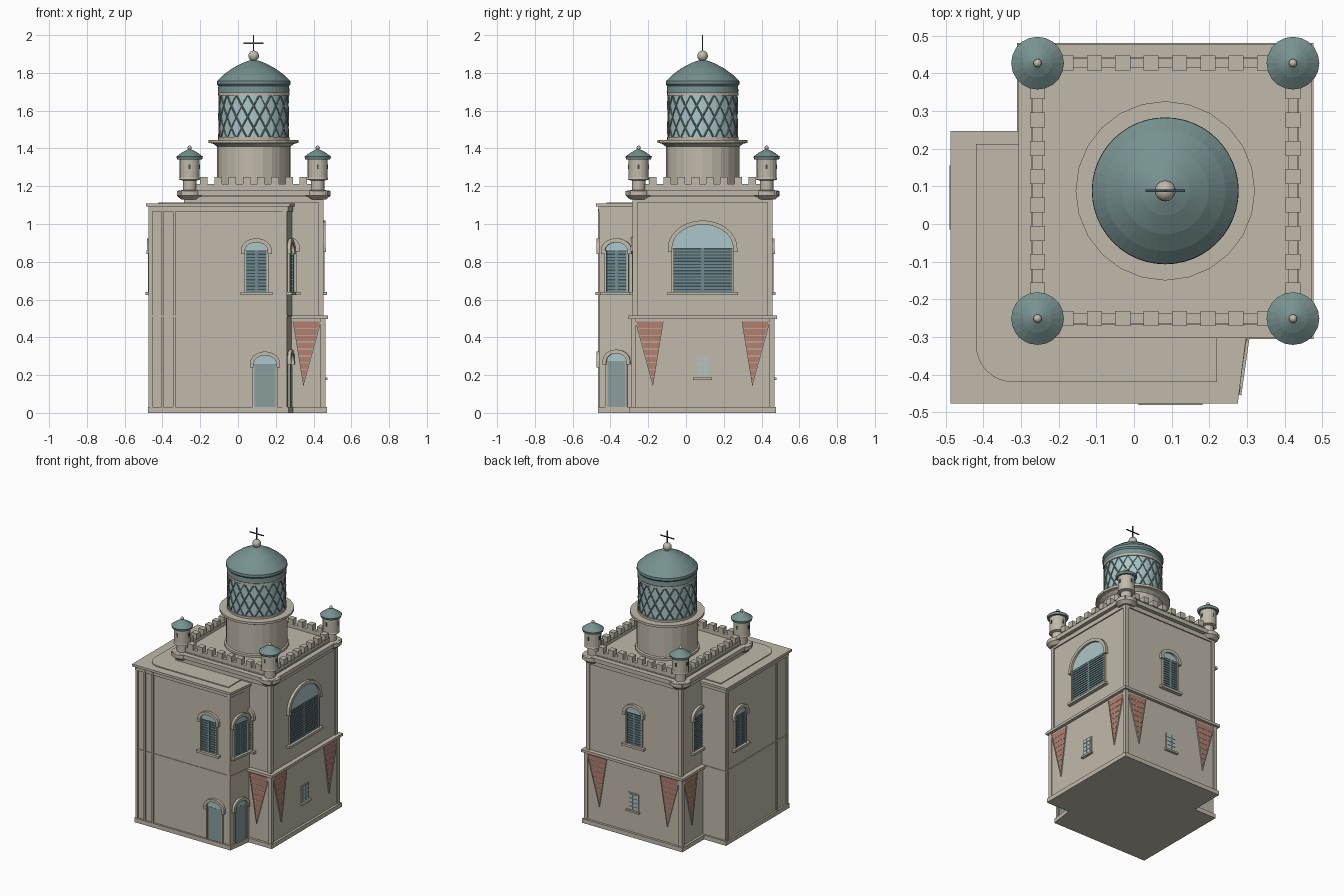
import bpy, bmesh, math
from mathutils import Matrix, Vector

cube = bpy.data.objects.get("Cube")
if cube:
    bpy.data.objects.remove(cube)


def material(name, r, g, b):
    lin = [((c / 255 + 0.055) / 1.055) ** 2.4 for c in (r, g, b)] + [1]
    m = bpy.data.materials.new(name)
    m.use_nodes = True
    m.diffuse_color = lin
    m.node_tree.nodes["Principled BSDF"].inputs["Base Color"].default_value = lin
    return m


STONE = material("stone", 192, 186, 170)
ROOF = material("roof_teal", 118, 145, 143)
GLASS = material("pale_glass", 172, 198, 200)
DOOR = material("door_grey_blue", 138, 157, 156)
SLAT = material("shutter_blue", 112, 138, 142)
DARK = material("shutter_shadow", 62, 78, 82)
BRICK = material("brick", 178, 128, 112)
MORTAR = material("mortar", 205, 190, 175)

CX, CY = 0.083, 0.088
I = Matrix.Identity(4)


def finish(name, bm, mat, M=I):
    bmesh.ops.recalc_face_normals(bm, faces=bm.faces)
    bm.transform(M)
    me = bpy.data.meshes.new(name)
    bm.to_mesh(me)
    bm.free()
    me.materials.append(mat)
    ob = bpy.data.objects.new(name, me)
    bpy.context.collection.objects.link(ob)
    return ob


def extrude(name, pts, offset, mat, M=I):
    bm = bmesh.new()
    f = bm.faces.new([bm.verts.new(p) for p in pts])
    ext = bmesh.ops.extrude_face_region(bm, geom=[f], use_keep_orig=True)["geom"]
    bmesh.ops.translate(bm, vec=offset, verts=[v for v in ext if isinstance(v, bmesh.types.BMVert)])
    return finish(name, bm, mat, M)


def slab(name, xy, z0, z1, mat=STONE):
    return extrude(name, [(x, y, z0) for x, y in xy], (0, 0, z1 - z0), mat)


def square(name, h, z0, z1):
    return slab(name, [(CX + a * h, CY + b * h) for a, b in ((-1, -1), (1, -1), (1, 1), (-1, 1))], z0, z1)


# Wall-local shapes: x along the wall, z up, out = distance in front of it
def plate(name, xz, out, mat, M):
    return extrude(name, [(x, 0.01, z) for x, z in xz], (0, -0.01 - out, 0), mat, M)


def rect(name, x0, x1, z0, z1, out, mat, M):
    return plate(name, [(x0, z0), (x1, z0), (x1, z1), (x0, z1)], out, mat, M)


def wall(x, y, degrees):
    return Matrix.Translation((x, y, 0)) @ Matrix.Rotation(math.radians(degrees), 4, "Z")


def tower_wall(degrees, shift, half):
    return wall(CX, CY, degrees) @ Matrix.Translation((shift, -half, 0))


def arc(w, h, z, n=14):
    return [(w * math.cos(math.pi * i / n), z + h * math.sin(math.pi * i / n)) for i in range(n + 1)]


def lathe(name, profile, mat, x=CX, y=CY, segs=32):
    bm = bmesh.new()
    vs = [bm.verts.new((r, 0, z)) for r, z in profile]
    es = [bm.edges.new(p) for p in zip(vs, vs[1:])]
    bmesh.ops.spin(bm, geom=vs + es, cent=(0, 0, 0), axis=(0, 0, 1), angle=math.tau, steps=segs)
    bmesh.ops.remove_doubles(bm, verts=bm.verts, dist=0.0005)
    return finish(name, bm, mat, Matrix.Translation((x, y, 0)))


def ball(name, r, x, y, z, mat=STONE):
    bm = bmesh.new()
    bmesh.ops.create_uvsphere(bm, u_segments=16, v_segments=10, radius=r)
    ob = finish(name, bm, mat, Matrix.Translation((x, y, z)))
    ob.data.shade_smooth()


def hood(name, w, rise, spring, M, t=0.022):
    ring = arc(w + t, rise + t, spring) + arc(w, rise, spring)[::-1]
    plate(name + "_lunette", arc(w, rise, spring), 0.004, GLASS, M)
    plate(name + "_hood", ring, 0.018, STONE, M)
    for s in (-1, 1):
        c = s * (w + t / 2)
        rect(name + "_hood_end", c - t / 2, c + t / 2, spring - 0.02, spring, 0.02, STONE, M)


def window(name, M, w=0.06, z0=0.64, spring=0.86, rise=0.042, leaves=2, slats=13):
    hood(name, w, rise, spring, M)
    rect(name + "_shadow", -w, w, z0, spring, 0.002, DARK, M)
    rect(name + "_sill", -w - 0.025, w + 0.025, z0 - 0.016, z0, 0.025, STONE, M)
    for s in (-1, 1):
        rect(name + "_jamb", s * w - 0.005, s * w + 0.005, z0, spring, 0.012, STONE, M)
    # Louvred shutter leaves
    step, lw = (spring - z0) / slats, 2 * w / leaves
    for i in range(leaves):
        x = -w + i * lw
        for e in (x, x + lw - 0.008):
            rect(name + "_stile", e, e + 0.008, z0, spring, 0.008, SLAT, M)
        for k in range(slats):
            z = z0 + k * step
            rect(name + "_slat", x + 0.008, x + lw - 0.008, z, z + step * 0.62, 0.007, SLAT, M)


def door(name, M, w, height, rise):
    hood(name, w, rise, height, M, 0.02)
    rect(name + "_leaf", -w, w, 0.03, height, 0.005, DOOR, M)
    for s in (-1, 1):
        rect(name + "_jamb", s * w - 0.005, s * w + 0.005, 0.03, height, 0.012, STONE, M)


# Lower L-shaped wing
def wing(name, grow, z0, z1):
    g = grow
    slab(name, [(-0.465 - g, 0.225 + g), (-0.465 - g, -0.455 - g), (0.26 + g * 0.7, -0.455 - g),
                (0.285 + g * 0.7, -0.28), (-0.28, -0.28), (-0.28, 0.225 + g)], z0, z1)


wing("wing_base", 0.012, 0, 0.03)
wing("wing_wall", 0, 0.03, 1.09)
wing("wing_string_course", 0.004, 0.507, 0.515)
wing("wing_frieze", 0.008, 1.065, 1.092)
wing("wing_cornice", 0.022, 1.092, 1.108)

# Raised flat roof with a rounded outer corner
bend = [(-0.32 + 0.1 * math.cos(a), -0.32 + 0.1 * math.sin(a))
        for a in [math.pi + math.pi / 2 * i / 8 for i in range(9)]]
slab("wing_roof", [(-0.42, 0.212)] + bend + [(0.22, -0.42), (0.22, -0.28), (-0.28, -0.28), (-0.28, 0.212)],
     1.1, 1.114)

front, right, left = wall(0, -0.455, 0), wall(0.272, -0.367, 81.9), wall(-0.465, 0, -90)
for x in (-0.459, -0.4, -0.338):
    rect("front_pilaster", x - 0.006, x + 0.006, 0.03, 1.08, 0.01, STONE, front)
rect("front_end_pilaster", 0.235, 0.26, 0.03, 1.08, 0.005, STONE, front)
for x in (0.45, 0.335, -0.215):
    rect("left_pilaster", x - 0.008, x + 0.008, 0.03, 1.08, 0.008, STONE, left)
window("front_window", front @ Matrix.Translation((0.097, 0, 0)))
window("wing_side_window", right)
window("wing_left_window", left @ Matrix.Translation((-0.07, 0, 0)))
door("front_door", front @ Matrix.Translation((0.143, 0, 0)), 0.06, 0.26, 0.045)
door("side_door", right, 0.053, 0.275, 0.04)

# Square tower
square("tower_base", 0.388, 0, 0.03)
square("tower_lower_wall", 0.372, 0.03, 0.5)
square("tower_string_course", 0.393, 0.497, 0.515)
square("tower_upper_wall", 0.362, 0.515, 1.15)
square("tower_frieze", 0.37, 1.115, 1.145)
square("tower_cornice", 0.39, 1.15, 1.178)
square("tower_roof", 0.355, 1.178, 1.185)


def brick_wedge(M, s):
    # Tapering corner brickwork with mortar courses
    top, tip, outer, inner, apex = 0.485, 0.155, s * 0.352, s * 0.21, s * 0.263
    plate("brick_wedge", [(outer, top), (inner, top), (apex, tip)], 0.004, BRICK, M)
    for k in range(1, 9):
        t = k / 9
        z = top + (tip - top) * t
        a, b = outer + (apex - outer) * t, inner + (apex - inner) * t
        rect("mortar_course", a, b, z - 0.002, z + 0.002, 0.006, MORTAR, M)
    for e in (outer, inner):
        strip = [(e, top), (apex, tip), (apex, tip - 0.015), (e + (e - apex) * 0.06, top)]
        plate("wedge_edge", strip, 0.008, STONE, M)


for deg, sides in ((0, [1]), (90, [-1, 1]), (180, [-1, 1]), (-90, [-1])):
    low, high = tower_wall(deg, 0, 0.372), tower_wall(deg, 0, 0.362)
    for s in sides:
        brick_wedge(low, s)
        for name, h, z0, z1, M in (("lower", 0.372, 0.03, 0.5, low), ("upper", 0.362, 0.515, 1.12, high)):
            rect(name + "_corner_pilaster", s * (h - 0.018), s * (h + 0.008), z0, z1, 0.008, STONE, M)

window("great_window", tower_wall(90, 0, 0.362), 0.162, 0.64, 0.872, 0.125, 2, 14)
window("back_window", tower_wall(180, 0, 0.362))
window("tower_front_window", tower_wall(0, 0.162, 0.362), spring=0.875)
window("tower_left_window", tower_wall(-90, -0.172, 0.362), spring=0.875)

# Small barred windows low on the tower
for deg in (90, 180):
    M = tower_wall(deg, 0, 0.372)
    rect("barred_window_frame", -0.04, 0.04, 0.185, 0.305, 0.006, STONE, M)
    rect("barred_window_sill", -0.05, 0.05, 0.175, 0.187, 0.018, STONE, M)
    for i in range(8):
        x, z = -0.031 + 0.034 * (i % 2), 0.192 + 0.028 * (i // 2)
        rect("window_pane", x, x + 0.028, z, z + 0.021, 0.009, GLASS, M)

# Battlements
for deg in (0, 90, 180, 270):
    M = tower_wall(deg, 0, 0.352)
    extrude("parapet", [(-0.339, 0, 1.18), (0.339, 0, 1.18), (0.339, 0, 1.212), (-0.339, 0, 1.212)],
            (0, 0.026, 0), STONE, M)
    for i in range(8):
        x = (i - 3.5) * 0.0753
        extrude("merlon", [(x - 0.02, -0.007, 1.21), (x + 0.02, -0.007, 1.21),
                           (x + 0.02, -0.007, 1.25), (x - 0.02, -0.007, 1.25)], (0, 0.04, 0), STONE, M)

# Corner turrets
for sx in (-1, 1):
    for sy in (-1, 1):
        x, y = CX + sx * 0.339, CY + sy * 0.339
        lathe("turret_corbel", [(0, 1.125), (0.045, 1.13), (0.068, 1.15), (0.068, 1.175), (0.036, 1.18),
                                (0.036, 1.23), (0.056, 1.235), (0.053, 1.245), (0.053, 1.345), (0, 1.345)],
              STONE, x, y, 20)
        lathe("turret_roof", [(0, 1.34), (0.066, 1.342), (0.07, 1.357), (0.038, 1.38), (0, 1.4)], ROOF, x, y, 20)
        ball("turret_finial", 0.011, x, y, 1.404)
        for deg in (0, 90, 180, 270):
            rect("turret_slit", -0.005, 0.005, 1.29, 1.315, 0.002, DARK,
                 wall(x, y, deg) @ Matrix.Translation((0, -0.053, 0)))

# Central drum, lantern and dome
lathe("drum", [(0, 1.18), (0.205, 1.18), (0.205, 1.2), (0.195, 1.205), (0.195, 1.41), (0.215, 1.425),
               (0.238, 1.43), (0.238, 1.446), (0, 1.446)], STONE, segs=24)
lathe("lantern_glass", [(0.182, 1.446), (0.182, 1.69)], GLASS)
for z in (1.446, 1.68):
    lathe("lantern_ring", [(0.18, z), (0.189, z), (0.189, z + 0.014), (0.18, z + 0.014)], STONE)
lathe("dome", [(0, 1.69), (0.185, 1.69), (0.19, 1.7), (0.187, 1.73), (0.195, 1.74), (0.194, 1.757), (0.16, 1.79),
               (0.115, 1.823), (0.065, 1.85), (0.03, 1.864), (0, 1.868)], ROOF, segs=48)

# Crossing lattice bars wound around the lantern
lattice = bpy.data.curves.new("lantern_lattice", "CURVE")
lattice.dimensions = "3D"
lattice.bevel_depth, lattice.bevel_resolution = 0.0042, 0
for i in range(18):
    for s in (-1, 1):
        sp = lattice.splines.new("POLY")
        sp.points.add(8)
        for k, p in enumerate(sp.points):
            a = math.tau * (i + s * 2 * k / 8) / 18
            p.co = (CX + 0.184 * math.cos(a), CY + 0.184 * math.sin(a), 1.45 + 0.235 * k / 8, 1)
lattice.materials.append(ROOF)
bpy.context.collection.objects.link(bpy.data.objects.new("lantern_lattice", lattice))

# Ball and cross on top
ball("dome_ball", 0.028, CX, CY, 1.89)
top = wall(CX, CY, 0)
extrude("cross_post", [(-0.003, -0.003, 1.91), (0.003, -0.003, 1.91), (0.003, -0.003, 2), (-0.003, -0.003, 2)],
        (0, 0.006, 0), DARK, top)
extrude("cross_arm", [(-0.053, -0.003, 1.954), (0.053, -0.003, 1.954), (0.053, -0.003, 1.96),
                      (-0.053, -0.003, 1.96)], (0, 0.006, 0), DARK, top)
